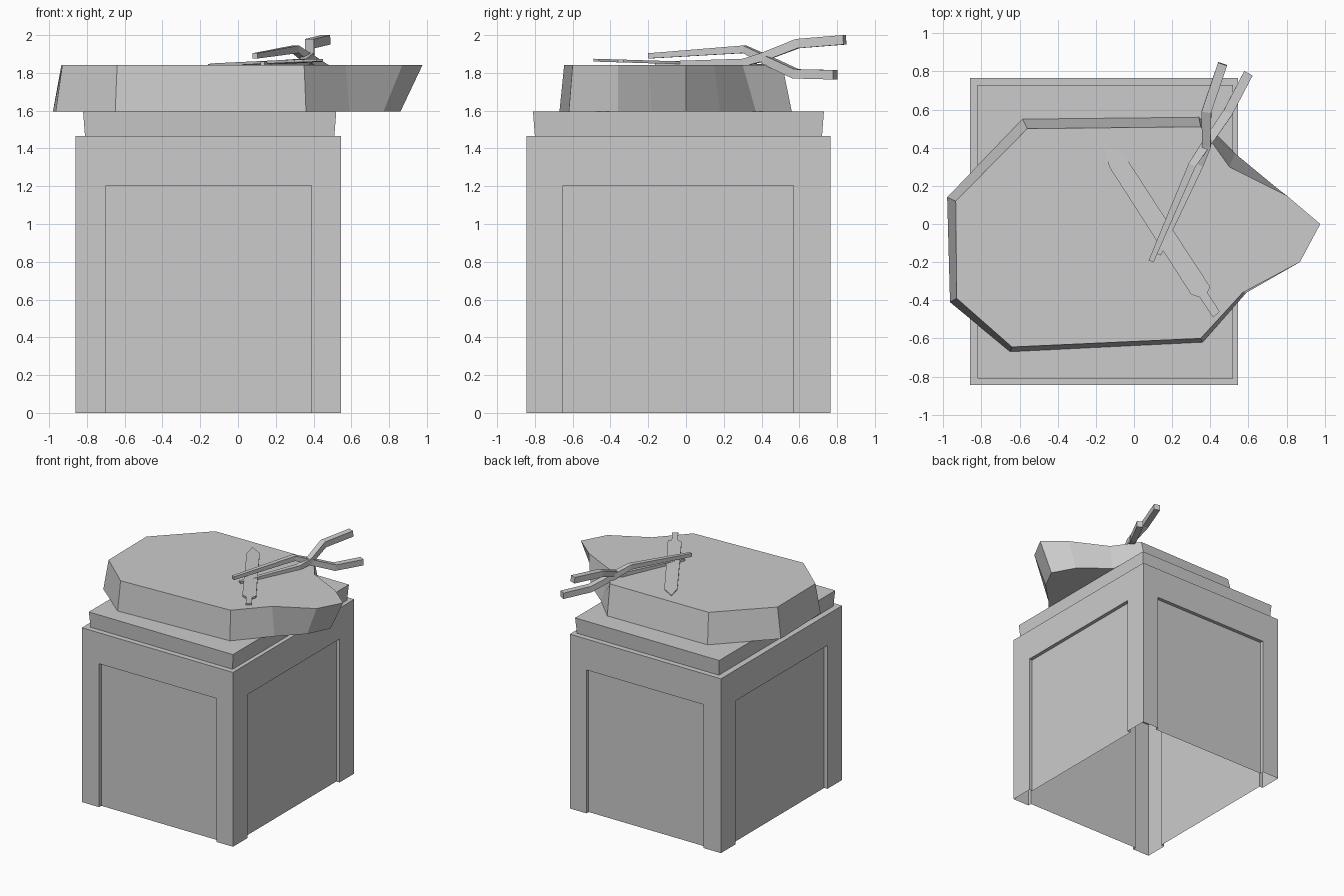
import bpy, bmesh
from mathutils import Vector

if "Cube" in bpy.data.objects:
    bpy.data.objects.remove(bpy.data.objects["Cube"])


def finish(name, bm):
    bmesh.ops.recalc_face_normals(bm, faces=bm.faces)
    me = bpy.data.meshes.new(name)
    bm.to_mesh(me)
    bm.free()
    ob = bpy.data.objects.new(name, me)
    bpy.context.collection.objects.link(ob)
    return ob


def loft(name, rings, cap_start=True, cap_end=True):
    """Skin a list of equal-length closed rings of 3D points."""
    bm = bmesh.new()
    vs = [[bm.verts.new(p) for p in ring] for ring in rings]
    n = len(rings[0])
    for a, b in zip(vs, vs[1:]):
        for i in range(n):
            j = (i + 1) % n
            bm.faces.new((a[i], a[j], b[j], b[i]))
    if cap_start:
        bm.faces.new(vs[0])
    if cap_end:
        bm.faces.new(vs[-1])
    return finish(name, bm)


def at(points, z):
    return [(x, y, z) for x, y in points]


def rect(x0, x1, y0, y1):
    return [(x0, y0), (x1, y0), (x1, y1), (x0, y1)]


# Pedestal lower body: corner posts with recessed panels, open underneath
X0, X1, Y0, Y1, D = -0.86, 0.545, -0.845, 0.765, 0.03
PX0, PX1, PY0, PY1 = -0.70, 0.39, -0.65, 0.57
plan = [(X0, Y0), (PX0, Y0), (PX0, Y0 + D), (PX1, Y0 + D), (PX1, Y0),
        (X1, Y0), (X1, PY0), (X1 - D, PY0), (X1 - D, PY1), (X1, PY1),
        (X1, Y1), (PX1, Y1), (PX1, Y1 - D), (PX0, Y1 - D), (PX0, Y1),
        (X0, Y1), (X0, PY1), (X0 + D, PY1), (X0 + D, PY0), (X0, PY0)]
loft("pedestal_body", [at(plan, 0), at(plan, 1.205)], False, False)

# Pedestal header band and the slab on top
band = rect(X0, X1, Y0, Y1)
loft("pedestal_band", [at(band, 1.205), at(band, 1.465)])
loft("top_slab", [at(rect(-0.81, 0.51, -0.80, 0.72), 1.465),
                  at(rect(-0.82, 0.52, -0.81, 0.73), 1.595)])

# Anvil: bottom and top outlines, horn towards +x
low = [(-0.65, -0.67), (0.36, -0.62), (0.59, -0.36), (0.77, -0.18), (0.86, 0.0),
       (0.76, 0.18), (0.53, 0.37), (0.34, 0.56), (-0.585, 0.55),
       (-0.98, 0.14), (-0.965, -0.41)]
top = [(-0.64, -0.645), (0.35, -0.60), (0.57, -0.36), (0.87, -0.20), (0.977, 0.0),
       (0.80, 0.15), (0.50, 0.30), (0.35, 0.51), (-0.56, 0.50),
       (-0.935, 0.12), (-0.93, -0.39)]
loft("anvil", [at(low, 1.595), at(top, 1.842)])


# Tongs: two crossing square bars, thicker at the handles
def bar(name, path):
    pts = [Vector(p[:3]) for p in path]
    rings = []
    for i, p in enumerate(pts):
        d = (pts[min(i + 1, len(pts) - 1)] - pts[max(i - 1, 0)]).normalized()
        side = d.cross(Vector((0, 0, 1))).normalized()
        up = side.cross(d)
        h = path[i][3]
        rings.append([p + side * h * a + up * h * b
                      for a, b in ((-1, -1), (1, -1), (1, 1), (-1, 1))])
    return loft(name, rings)


bar("tong_arm_upper_jaw", [(0.09, -0.195, 1.89, 0.014), (0.305, 0.31, 1.925, 0.02),
                           (0.365, 0.40, 1.88, 0.023), (0.49, 0.58, 1.795, 0.025),
                           (0.60, 0.79, 1.79, 0.025)])
bar("tong_arm_lower_jaw", [(0.13, -0.16, 1.848, 0.012), (0.345, 0.31, 1.855, 0.02),
                           (0.38, 0.41, 1.885, 0.023), (0.38, 0.59, 1.955, 0.025),
                           (0.465, 0.84, 1.975, 0.025)])

# Chisel lying on the anvil, its shank lifted slightly
outline = [(-0.16, 0.42), (-0.05, 0.36), (0.19, -0.01), (0.40, -0.33), (0.385, -0.36),
           (0.45, -0.46), (0.415, -0.49), (0.345, -0.385), (0.30, -0.37), (-0.13, 0.30)]


def tilt(z):
    return [(x, y, z + 0.028 * (0.42 - y) / 0.91) for x, y in outline]


loft("chisel", [tilt(1.832), tilt(1.847)])
